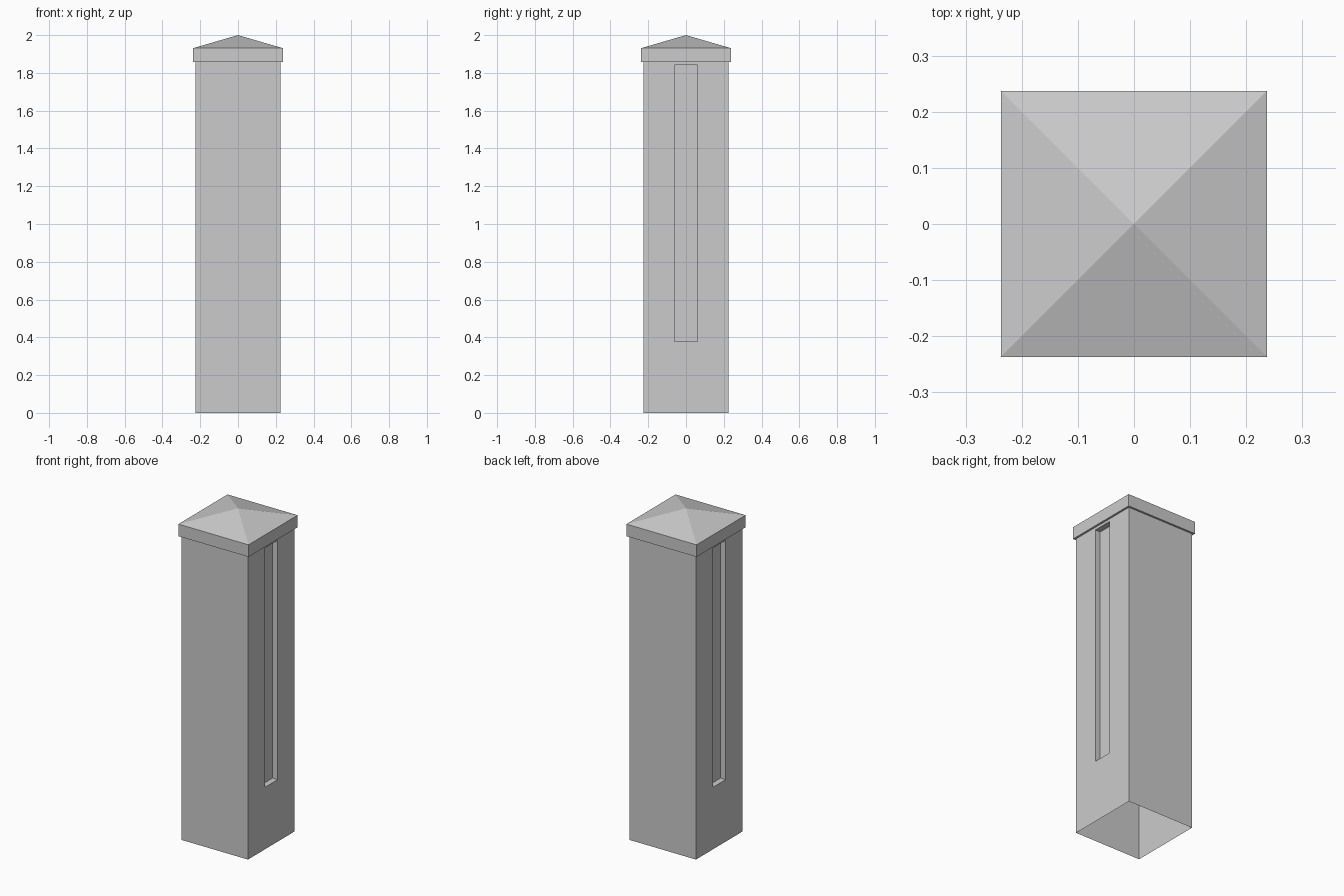
import bpy, bmesh
from mathutils import Vector, Matrix

if "Cube" in bpy.data.objects:
    bpy.data.objects.remove(bpy.data.objects["Cube"])

BODY, CAP = 0.225, 0.237            # half widths
EAVE, RIM, TOP = 1.857, 1.931, 2.0  # heights
SLOT_Y, SLOT_Z0, SLOT_Z1, SLOT_DEPTH = 0.061, 0.379, 1.841, 0.035


def finish(name, bm):
    mesh = bpy.data.meshes.new(name)
    bm.to_mesh(mesh)
    bm.free()
    obj = bpy.data.objects.new(name, mesh)
    bpy.context.collection.objects.link(obj)
    return obj


# Hollow square shaft, open at the foot and under the cap
bm = bmesh.new()
size = Matrix.Diagonal((2 * BODY, 2 * BODY, EAVE, 1))
bmesh.ops.create_cube(bm, size=1, matrix=Matrix.Translation((0, 0, EAVE / 2)) @ size)
bm.normal_update()
ends = [f for f in bm.faces if abs(f.normal.z) > 0.5]
bmesh.ops.delete(bm, geom=ends, context='FACES')

# Cut slot outlines into the two side walls only
cuts = [((0, y, 0), (0, 1, 0)) for y in (-SLOT_Y, SLOT_Y)]
cuts += [((0, 0, z), (0, 0, 1)) for z in (SLOT_Z0, SLOT_Z1)]
for co, no in cuts:
    bm.normal_update()
    walls = [f for f in bm.faces if abs(f.normal.x) > 0.5]
    geom = walls + list({e for f in walls for e in f.edges}) + list({v for f in walls for v in f.verts})
    bmesh.ops.bisect_plane(bm, geom=geom, plane_co=co, plane_no=no)

# Push the slot panels inwards
bm.normal_update()
for side in (-1, 1):
    panel = [f for f in bm.faces if f.normal.x * side > 0.5
             and abs(f.calc_center_median().y) < 0.01
             and SLOT_Z0 < f.calc_center_median().z < SLOT_Z1]
    new = bmesh.ops.extrude_face_region(bm, geom=panel)['geom']
    bmesh.ops.delete(bm, geom=[f for f in panel if f.is_valid], context='FACES')
    verts = [v for v in new if isinstance(v, bmesh.types.BMVert)]
    bmesh.ops.translate(bm, verts=verts, vec=Vector((-side * SLOT_DEPTH, 0, 0)))
finish("post_shaft", bm)

# Cap: overhanging underside, upright rim and low pyramid
bm = bmesh.new()
rings = []
for half, z in ((BODY, EAVE), (CAP, EAVE), (CAP, RIM)):
    rings.append([bm.verts.new((x * half, y * half, z))
                  for x, y in ((-1, -1), (1, -1), (1, 1), (-1, 1))])
apex = bm.verts.new((0, 0, TOP))
for i in range(4):
    j = (i + 1) % 4
    for low, high in zip(rings, rings[1:]):
        bm.faces.new((low[i], low[j], high[j], high[i]))
    bm.faces.new((rings[-1][i], rings[-1][j], apex))
finish("post_cap", bm)
